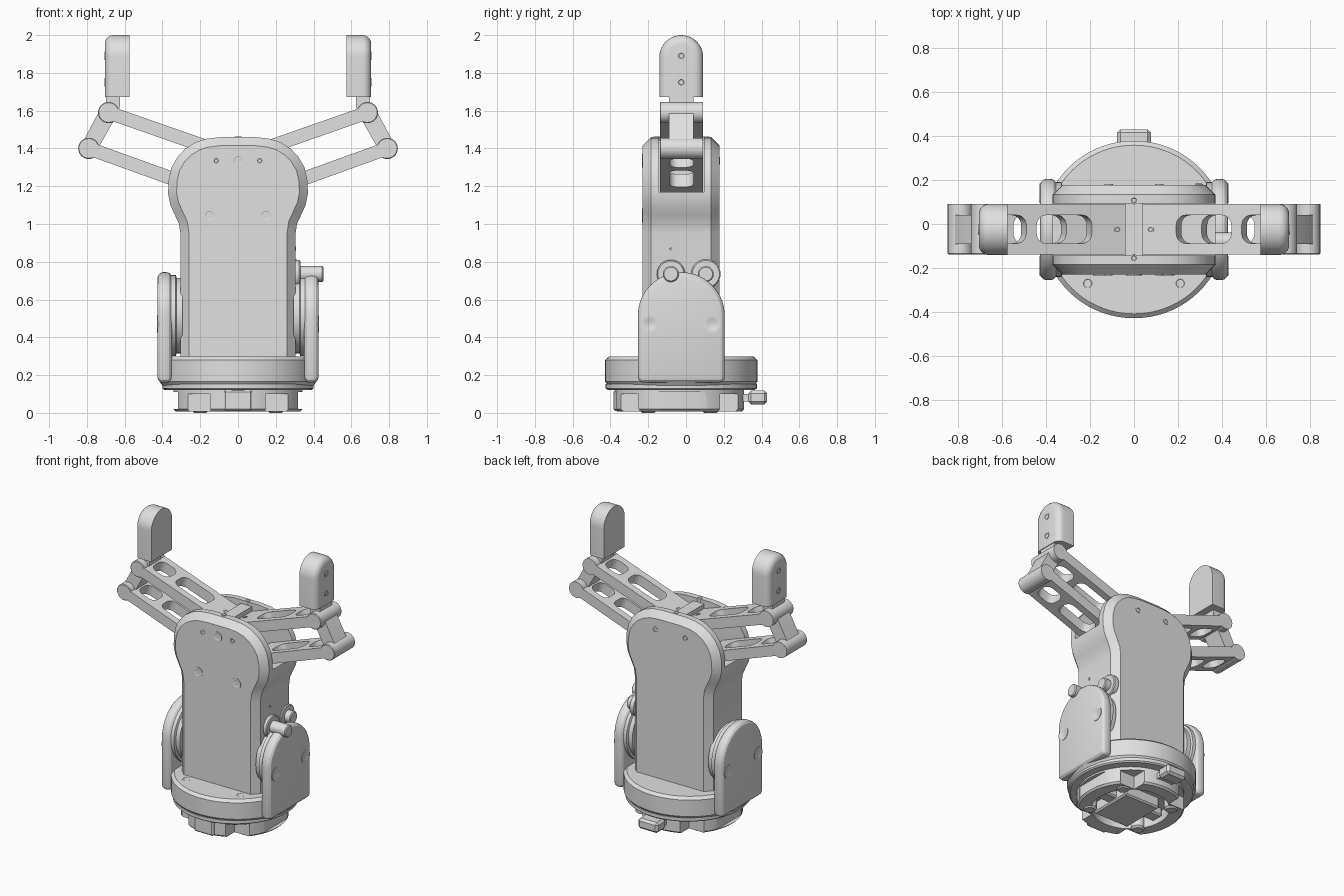
import bpy, bmesh, math
from mathutils import Vector, Matrix

if "Cube" in bpy.data.objects:
    bpy.data.objects.remove(bpy.data.objects["Cube"], do_unlink=True)

grey = bpy.data.materials.new("light grey")
grey.use_nodes = True
grey.diffuse_color = (0.75, 0.75, 0.75, 1)
grey.node_tree.nodes["Principled BSDF"].inputs["Base Color"].default_value = (0.75, 0.75, 0.75, 1)

parts = []
YC = -0.025                      # depth centre line of the mechanism
Y0, Y1 = -0.138, 0.09            # depth range of the links
AXES = {"x": lambda u, v, t: (t, u, v),
        "y": lambda u, v, t: (u, t, v),
        "z": lambda u, v, t: (u, v, t)}


def finish(bm, name):
    bmesh.ops.recalc_face_normals(bm, faces=bm.faces)
    me = bpy.data.meshes.new(name)
    bm.to_mesh(me)
    bm.free()
    me.materials.append(grey)
    ob = bpy.data.objects.new(name, me)
    bpy.context.collection.objects.link(ob)
    parts.append(ob)
    return ob


def bake(ob):
    bpy.context.view_layer.update()
    dg = bpy.context.evaluated_depsgraph_get()
    me = bpy.data.meshes.new_from_object(ob.evaluated_get(dg))
    ob.modifiers.clear()
    ob.data = me
    return ob


def bevel(ob, width, segments=1):
    m = ob.modifiers.new("bevel", "BEVEL")
    m.width, m.segments, m.limit_method, m.angle_limit = width, segments, "ANGLE", math.radians(50)
    return bake(ob)


def cut(ob, cutters):
    for c in cutters:
        c.hide_render = True
        m = ob.modifiers.new("cut", "BOOLEAN")
        m.operation, m.solver, m.object = "DIFFERENCE", "EXACT", c
    bake(ob)
    for c in cutters:
        parts.remove(c)
        bpy.data.objects.remove(c, do_unlink=True)
    return ob


def prism(name, pts, axis, a, b, width=0, segments=1):
    """Extrude a closed outline along an axis from a to b."""
    bm = bmesh.new()
    f = AXES[axis]
    lo = [bm.verts.new(f(u, v, a)) for u, v in pts]
    hi = [bm.verts.new(f(u, v, b)) for u, v in pts]
    bm.faces.new(lo)
    bm.faces.new(hi)
    for i in range(len(pts)):
        j = (i + 1) % len(pts)
        bm.faces.new((lo[i], lo[j], hi[j], hi[i]))
    ob = finish(bm, name)
    return bevel(ob, width, segments) if width else ob


def box(name, x0, x1, y0, y1, z0, z1, width=0):
    return prism(name, [(x0, y0), (x1, y0), (x1, y1), (x0, y1)], "z", z0, z1, width)


def arc(cx, cy, r, a0, a1, n):
    return [(cx + r * math.cos(math.radians(a0 + (a1 - a0) * i / n)),
             cy + r * math.sin(math.radians(a0 + (a1 - a0) * i / n))) for i in range(n + 1)]


def slot(u0, u1, v0, v1, r):
    """Rounded rectangle outline."""
    return (arc(u1 - r, v1 - r, r, 0, 90, 6) + arc(u0 + r, v1 - r, r, 90, 180, 6)
            + arc(u0 + r, v0 + r, r, 180, 270, 6) + arc(u1 - r, v0 + r, r, 270, 360, 6))


def lathe(name, profile, loc=(0, 0, 0), direction=(0, 0, 1), n=40, sx=1):
    """Revolve (radius, height) points and cap both ends."""
    bm = bmesh.new()
    rings = [[bm.verts.new((r * sx * math.cos(2 * math.pi * i / n), r * math.sin(2 * math.pi * i / n), z))
              for i in range(n)] for r, z in profile]
    for p, q in zip(rings, rings[1:]):
        for i in range(n):
            j = (i + 1) % n
            bm.faces.new((p[i], p[j], q[j], q[i]))
    bm.faces.new(rings[0])
    bm.faces.new(rings[-1])
    rot = Vector((0, 0, 1)).rotation_difference(Vector(direction)).to_matrix().to_4x4()
    bm.transform(Matrix.Translation(loc) @ rot)
    return finish(bm, name)


def rod(name, loc, direction, r, length, c=0.006):
    return lathe(name, [(r, 0), (r, length - c), (r - c, length)], loc, direction, 32)


def bolt(name, loc, direction, r):
    return lathe(name, [(r, -0.02), (r, 0.003), (r * 0.65, 0.003), (r * 0.55, 0.0008)], loc, direction, 24)


# Main body: shouldered outline with chamfered rims and a slot for the links
half = [(0.305, 0.2), (0.305, 0.95), (0.312, 1.0), (0.335, 1.05), (0.358, 1.10), (0.37, 1.16), (0.368, 1.23),
        (0.352, 1.30), (0.32, 1.355), (0.28, 1.398), (0.225, 1.433), (0.165, 1.452), (0.09, 1.46)]
body = prism("main_body", half + [(-x, z) for x, z in reversed(half)], "y", -0.23, 0.178, 0.045)
cut(body, [box("slot_cutter", -0.6, 0.6, Y0 - 0.004, Y1 + 0.004, 1.17, 1.6)])
box("slot_divider", -0.042, 0.042, Y0 - 0.01, Y1 + 0.01, 1.1, 1.435)

# Body bolts, front, back and top
for x, z, r in [(0, 1.335, 0.036), (-0.115, 1.335, 0.018), (0.115, 1.335, 0.018),
                (-0.15, 1.045, 0.037), (0.147, 1.045, 0.037)]:
    bolt("front_bolt", (x, -0.23, z), (0, -1, 0), r)
for s in (-1, 1):
    bolt("back_bolt", (s * 0.115, 0.178, 1.335), (0, 1, 0), 0.02)
for y in (-0.155, 0.107):
    bolt("top_bolt", (0, y, 1.46), (0, 0, 1), 0.018)

# Cable connectors on the left side
rod("connector_collar", (0.28, -0.08, 0.735), (1, 0, 0), 0.075, 0.05)
rod("connector_plug", (0.28, -0.08, 0.735), (1, 0, 0), 0.042, 0.172)
rod("small_connector_collar", (0.28, 0.105, 0.735), (1, 0, 0), 0.078, 0.035)
rod("small_connector", (0.28, 0.105, 0.735), (1, 0, 0), 0.042, 0.08)
bolt("side_pin", (0.305, -0.08, 0.87), (1, 0, 0), 0.01)


def link(name, p, q, holes):
    """Slotted flat bar from pivot p to inner end q."""
    d = Vector((q[0] - p[0], 0, q[1] - p[1]))
    ob = box(name, 0, d.length, Y0, Y1, -0.036, 0.036)
    cut(ob, [prism("hole_cutter", slot(a, b, Y0 + 0.05, Y1 - 0.05, 0.045), "z", -0.1, 0.1) for a, b in holes])
    ob.data.transform(Matrix.Translation((p[0], 0, p[1])) @ Matrix.Rotation(math.atan2(-d.z, d.x), 4, "Y"))


for s, side in ((1, "left"), (-1, "right")):
    # Parallel links, pivots and coupler
    up, low = (s * 0.685, 1.59), (s * 0.79, 1.40)
    link(side + "_upper_link", up, (s * 0.048, 1.367), [(0.06, 0.195), (0.245, 0.51)])
    link(side + "_lower_link", low, (s * 0.2, 1.187), [(0.06, 0.195), (0.245, 0.5)])
    for nm, (x, z) in (("upper", up), ("lower", low)):
        rod(f"{side}_{nm}_pivot", (x, Y1, z), (0, -1, 0), 0.056, Y1 - Y0, 0.004)
    coupler = [(0.832, 1.415), (0.752, 1.38), (0.645, 1.57), (0.625, 1.62), (0.625, 1.72), (0.7, 1.72),
               (0.7, 1.64), (0.728, 1.61)]
    prism(side + "_coupler", [(s * x, z) for x, z in coupler], "y", YC - 0.066, YC + 0.066)

    # Fingertip: arched pad with a rounded outer rim
    pad = [(YC - 0.116, 1.672), (YC + 0.116, 1.672)] + arc(YC, 1.884, 0.116, 0, 180, 20)
    tip = prism(side + "_fingertip", pad, "x", s * 0.575, s * 0.705)
    bm = bmesh.new()
    bm.from_mesh(tip.data)
    rim = [e for e in bm.edges if all(abs(v.co.x) > 0.7 for v in e.verts) and max(v.co.z for v in e.verts) > 1.68]
    bmesh.ops.bevel(bm, geom=rim, offset=0.045, segments=5, profile=0.5, affect="EDGES")
    bm.to_mesh(tip.data)
    bm.free()
    for z in (1.75, 1.89):
        bolt(side + "_fingertip_bolt", (s * 0.705, YC, z), (s, 0, 0), 0.023)
    bolt(side + "_link_bolt", (s * 0.075, YC, 1.414), (-s * 0.33, 0, 0.944), 0.016)

    # Side ear with hub disc
    lathe(side + "_hub_disc", [(0.2, 0), (0.2, 0.03), (0.215, 0.035), (0.215, 0.065)],
          (s * 0.295, YC, 0.515), (s, 0, 0))
    ear = [(YC - 0.23, 0.16), (YC + 0.23, 0.16)] + arc(YC, 0.515, 0.23, 0, 180, 28)
    prism(side + "_ear", ear, "x", s * 0.35, s * 0.427, 0.03, 3)
    for dy in (-0.165, 0.165):
        bolt(side + "_ear_bolt", (s * 0.427, YC + dy, 0.47), (s, 0, 0), 0.045)
    bolt(side + "_cup_bolt", (s * 0.21, -0.27, 0.296), (0, 0, 1), 0.03)

# Base cup and mounting flange
lathe("base_cup", [(0.385, 0.14), (0.403, 0.165), (0.403, 0.28), (0.383, 0.298)], (0, YC, 0), n=72, sx=1.03)
lathe("mount_flange", [(0.39, 0.122), (0.4, 0.13), (0.4, 0.152)], (0, YC, 0), n=72)

# Notched quick-release ring, hollow below
BY = -0.035
ring = lathe("release_ring", [(0.33, 0.008), (0.342, 0.02), (0.342, 0.13)], (0, BY, 0), n=64)
cutters = [lathe("hollow_cutter", [(0.25, -0.1), (0.25, 0.085)], (0, BY, 0))]
for s in (-1, 1):
    cutters.append(box("side_cutter", s * 0.315, s * 0.5, -0.16, 0.11, 0.02, 0.11))
    for t in (-1, 1):
        xs = sorted((s * 0.145, s * 0.265))
        ys = sorted((BY + t * 0.21, BY + t * 0.45))
        cutters.append(box("notch_cutter", xs[0], xs[1], ys[0], ys[1], -0.1, 0.1))
cut(ring, cutters)

# Underside plate, lugs and feet
box("bottom_plate", -0.14, 0.14, BY - 0.2, BY + 0.12, 0.012, 0.1, 0.01)
box("cross_lug", -0.24, 0.24, BY - 0.06, BY + 0.03, 0.03, 0.1, 0.01)
box("front_lug", -0.075, 0.075, -0.385, -0.3, 0.01, 0.12, 0.01)
for s in (-1, 1):
    for y in (-0.2, 0.13):
        rod("foot", (s * 0.2, y, 0.11), (0, 0, -1), 0.045, 0.11, 0.012)

# Release lever at the back
box("lever_arm", -0.06, 0.06, 0.2, 0.36, 0.06, 0.1)
box("lever_tab", -0.077, 0.077, 0.33, 0.43, 0.045, 0.118, 0.015)

# Smooth curved surfaces, keep edges sharp
bpy.ops.object.select_all(action="DESELECT")
for ob in parts:
    ob.select_set(True)
bpy.context.view_layer.objects.active = parts[0]
bpy.ops.object.shade_smooth_by_angle(angle=math.radians(28))
